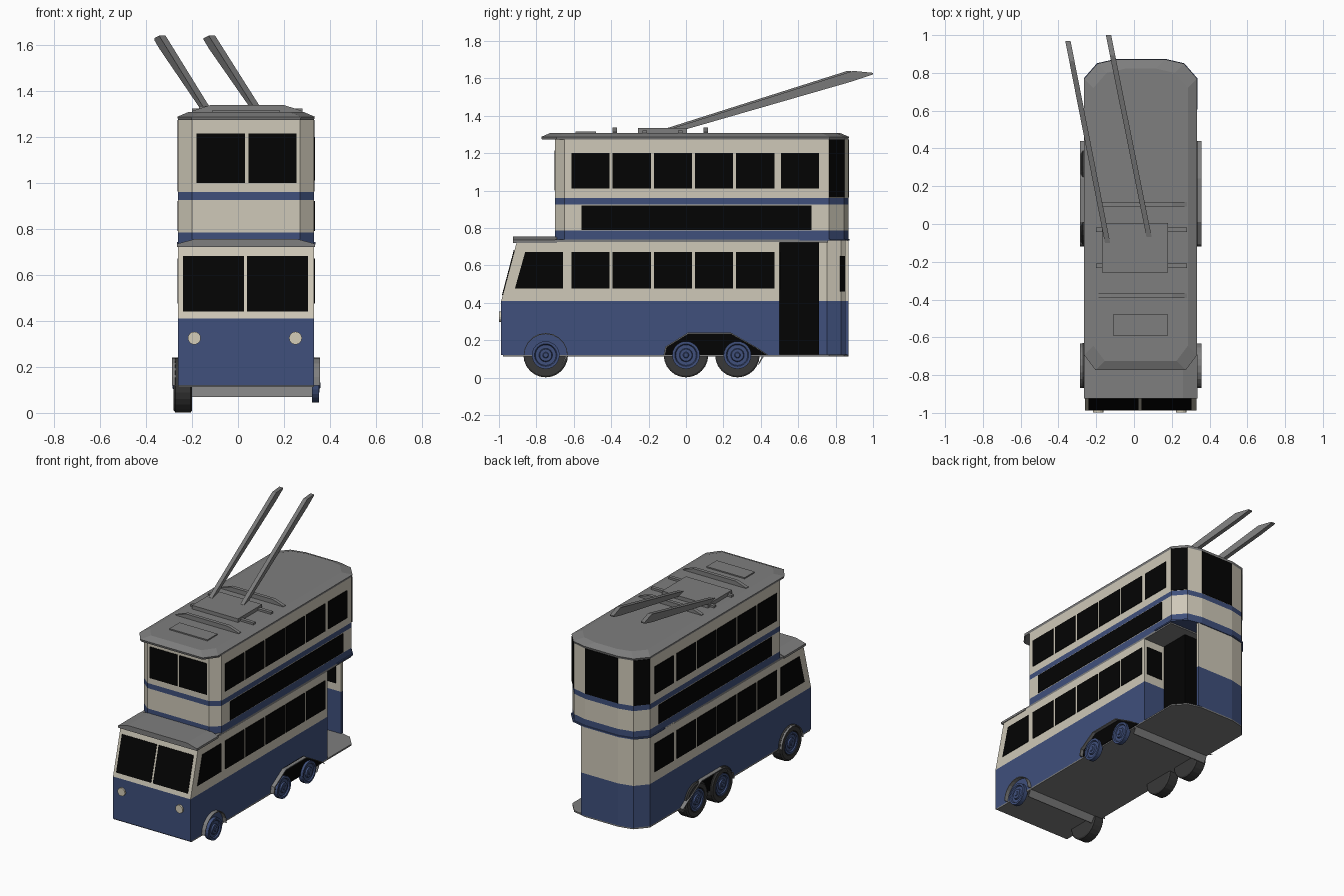
import bpy, bmesh, math
from mathutils import Vector

if "Cube" in bpy.data.objects:
    bpy.data.objects.remove(bpy.data.objects["Cube"], do_unlink=True)


def material(name, r, g, b):
    mat = bpy.data.materials.new(name)
    mat.use_nodes = True
    mat.diffuse_color = (r, g, b, 1)
    shader = mat.node_tree.nodes["Principled BSDF"]
    shader.inputs["Base Color"].default_value = (r, g, b, 1)
    shader.inputs["Roughness"].default_value = 0.8
    return mat


cream = material("cream paint", .62, .58, .48)
blue = material("blue paint", .05, .08, .2)
grey = material("roof grey", .21, .21, .21)
glass = material("black glass", .001, .001, .001)
rubber = material("tyre rubber", .04, .04, .04)
lamp = material("lamp cream", .66, .61, .48)


def loft(name, rings, *mats):
    """Skin equal-sized rings, cap both ends, one material per band."""
    bm = bmesh.new()
    rows = [[bm.verts.new(p) for p in ring] for ring in rings]
    count = len(rows[0])
    for band, (low, high) in enumerate(zip(rows, rows[1:])):
        for i in range(count):
            j = (i + 1) % count
            face = bm.faces.new((low[i], low[j], high[j], high[i]))
            face.material_index = min(band, len(mats) - 1)
    bm.faces.new(rows[0])
    bm.faces.new(rows[-1]).material_index = len(mats) - 1
    bmesh.ops.recalc_face_normals(bm, faces=bm.faces)
    mesh = bpy.data.meshes.new(name)
    bm.to_mesh(mesh)
    bm.free()
    for mat in mats:
        mesh.materials.append(mat)
    obj = bpy.data.objects.new(name, mesh)
    bpy.context.collection.objects.link(obj)
    return obj


def prism(name, plan, levels, *mats):
    return loft(name, [[(x, y, z) for x, y in plan] for z in levels], *mats)


def across(name, profile, x0, x1, *mats):
    return loft(name, [[(x, y, z) for y, z in profile] for x in (x0, x1)], *mats)


def along(name, profile, y0, y1, *mats):
    return loft(name, [[(x, y, z) for x, z in profile] for y in (y0, y1)], *mats)


def box(name, x0, x1, y0, y1, z0, z1, mat):
    return prism(name, [(x0, y0), (x1, y0), (x1, y1), (x0, y1)], (z0, z1), mat)


def panel(name, corners, mat, t=.004):
    """Thin plate straddling the surface it lies on."""
    pts = [Vector(c) for c in corners]
    n = (pts[1] - pts[0]).cross(pts[2] - pts[0]).normalized() * t
    return loft(name, [[p - n for p in pts], [p + n for p in pts]], mat)


def upright(name, a, b, z0, z1, mat):
    return panel(name, [(*a, z0), (*b, z0), (*b, z1), (*a, z1)], mat)


def grow(plan, d):
    """Move plan points away from the centre lines, or inwards if negative."""
    return [(x + d * math.copysign(1, x - MID), y + d * math.copysign(1, y)) for x, y in plan]


LEFT, RIGHT, MID = -.26, .33, .035
FRONT = -.988
rear = [(RIGHT, .765), (.26, .845), (.16, .868), (-.09, .868), (-.19, .845), (LEFT, .765)]
SIDES = (("first", LEFT), ("second", RIGHT))

# Lower deck: blue skirt, cream cabin with raked screen, roof edge, floor
across("lower_skirt", [(FRONT, .12), (FRONT, .41), (.5, .41), (.5, .12)], LEFT, RIGHT, blue)
across("lower_cabin", [(FRONT, .41), (-.905, .725), (.5, .725), (.5, .41)], LEFT, RIGHT, cream)
box("lower_roof_edge", LEFT, RIGHT, -.7, .76, .722, .737, grey)
prism("floor", [(LEFT, FRONT + .01), (RIGHT, FRONT + .01)] + rear, (.112, .122), grey)

# Open rear platform: stair block, curved rear wall, bulkhead window
box("stair_block", LEFT + .03, .17, .5, .71, .12, .735, glass)
outer = [(LEFT, .5), (LEFT, .765), (-.19, .845), (-.09, .868), (.19, .868)]
inner = [(LEFT + .02, .5), (LEFT + .02, .755), (-.18, .828), (-.085, .85), (.19, .85)]
prism("rear_wall", outer + inner[::-1], (.12, .41, .74), blue, cream)
upright("rear_inner_window", inner[3], (.15, .85), .46, .65, glass)
upright("corner_inner_window", inner[2], inner[3], .46, .65, glass)
upright("bulkhead_window", (.19, .5), (.31, .5), .47, .67, glass)

# Cab roof and its crown
crown = [(LEFT - .005, .72), (LEFT - .005, .735), (-.19, .755),
         (.26, .755), (RIGHT + .005, .735), (RIGHT + .005, .72)]
along("cab_roof", crown, -.925, -.69, grey)

# Upper deck with painted bands
upper = [(LEFT, -.65), (-.2, -.7), (.27, -.7), (RIGHT, -.65)] + rear
prism("upper_deck", upper, (.737, .785, .925, .96, 1.28), blue, cream, blue, cream)
prism("rear_lip", grow([(LEFT, .6), (RIGHT, .6)] + rear, .006), (.732, .742), blue)

# Side windows on both decks
for tag, x in SIDES:
    for i, y in enumerate((-.51, -.29, -.07, .15, .37, .61)):
        a, b = (x, y - .102), (x, y + .102)
        upright(f"{tag}_upper_window_{i}", a, b, 1.01, 1.2, glass)
        if i < 5 or x < 0:
            upright(f"{tag}_lower_window_{i}", a, b, .475, .67, glass)
    upright(f"{tag}_side_strip", (x, -.56), (x, .67), .79, .92, glass)
    panel(f"{tag}_cab_window", [(x, -.915, .475), (x, -.658, .475),
                                (x, -.658, .67), (x, -.86, .67)], glass)

# Front windows and raked windscreen


def screen_y(z):
    return FRONT + (z - .41) * .263


for tag, x0, x1, u0, u1 in (("near", -.24, .025, -.18, .03), ("far", .04, .305, .045, .255)):
    panel(f"{tag}_windscreen", [(x, screen_y(z), z) for x, z in
                                ((x0, .44), (x1, .44), (x1, .68), (x0, .68))], glass)
    upright(f"{tag}_upper_front_window", (u0, -.7), (u1, -.7), 1, 1.215, glass)

# Rear upper windows: two corner panes and a centre pane
for tag, a, b in (("right", rear[0], rear[1]), ("centre", rear[2], rear[3]),
                  ("left", rear[4], rear[5])):
    upright(f"{tag}_rear_window", a, b, .962, 1.272, glass)

# Main roof with canopy over the front
brim = [(LEFT, -.69), (-.2, -.77), (.27, -.77), (RIGHT, -.69)] + rear
loft("main_roof", [[(x, y, 1.272) for x, y in brim],
                   [(x, y, 1.287) for x, y in grow(brim, .004)],
                   [(x, y, 1.308) for x, y in grow(brim, -.045)]], grey)

# Roof equipment: curved slats, hatch, pole base
slat = [(-.2, 1.3), (-.2, 1.312), (-.12, 1.338), (.2, 1.338), (.28, 1.312), (.28, 1.3)]
for i, y in enumerate((-.38, .105)):
    along(f"roof_slat_{i}", slat, y - .012, y + .012, grey)
for i, y in enumerate((-.22, -.03)):
    box(f"base_rail_{i}", -.2, .28, y - .012, y + .012, 1.3, 1.322, grey)
box("pole_base", -.17, .18, -.257, .005, 1.3, 1.333, grey)
box("front_hatch", -.11, .18, -.59, -.48, 1.3, 1.316, grey)

# Trolley poles, tapered at the tip
for tag, start, end in (("first", (-.14, -.1, 1.322), (-.35, .97, 1.625)),
                        ("second", (.08, -.07, 1.322), (-.135, 1, 1.625))):
    a, b = Vector(start), Vector(end)
    rings = []
    for t, low, high in ((0, -.015, .012), (.9, -.01, .045), (1, -.004, .004)):
        c = a.lerp(b, t)
        rings.append([c + Vector((dx, 0, dz)) for dx, dz in
                      ((-.014, low), (.014, low), (.014, high), (-.014, high))])
    loft(f"{tag}_trolley_pole", rings, grey)


def turned(name, y, z, profile, mat, axis="x", sides=24):
    """Turn (position, radius) pairs about a sideways or lengthways axis."""
    rings = []
    for pos, r in profile:
        turns = [math.tau * i / sides for i in range(sides)]
        if axis == "x":
            rings.append([(pos, y + r * math.cos(t), z + r * math.sin(t)) for t in turns])
        else:
            rings.append([(y + r * math.cos(t), pos, z + r * math.sin(t)) for t in turns])
    return loft(name, rings, mat)


# Headlamps
for i, x in enumerate((-.19, .25)):
    turned(f"headlamp_{i}", x, .325, [(FRONT + .01, .028), (FRONT - .011, .028)], lamp, "y", 16)

# Wheels: dished tyres on one side, stepped blue hubs on both
AXLES = {"front": -.75, "middle": 0, "back": .275}
tread = [(-.2, .11), (-.206, .119), (-.272, .119), (-.28, .108), (-.28, .08), (-.262, .076)]
steps = [(-.03, .074), (0, .074), (0, .06), (-.008, .055), (-.008, .036),
         (.002, .032), (.002, .016), (.006, .012)]
for axle, y in AXLES.items():
    turned(f"{axle}_tyre", y, .12, tread, rubber)
    for tag, face, s in (("first", -.279, -1), ("second", .352, 1)):
        turned(f"{axle}_{tag}_hub", y, .12, [(face + s * d, r) for d, r in steps], blue)

# Wheel arches: black rear opening with thin fender lips
opening = [(-.12, .12), (-.11, .165), (.01, .24), (.24, .24), (.38, .16), (.44, .12)]
round_arch = [(-.75 - .118 * math.cos(math.pi * i / 10), .12 + .118 * math.sin(math.pi * i / 10))
              for i in range(11)]
for tag, x in SIDES:
    s = math.copysign(1, x)
    across(f"{tag}_rear_opening", opening, x - s * .01, x + s * .005, glass)
    for part, path, cy in (("rear", opening, .16), ("front", round_arch, -.75)):
        lip = [(cy + (y - cy) * .97, .12 + (z - .12) * .95) for y, z in path]
        across(f"{tag}_{part}_fender", path + lip[::-1], x, x + s * .027, grey)

# Splash guards across the underside
for i, y in enumerate((-.63, .42)):
    across(f"splash_guard_{i}", [(y, .12), (y - .03, .07), (y - .035, .07), (y - .01, .12)],
           LEFT, RIGHT, grey)
